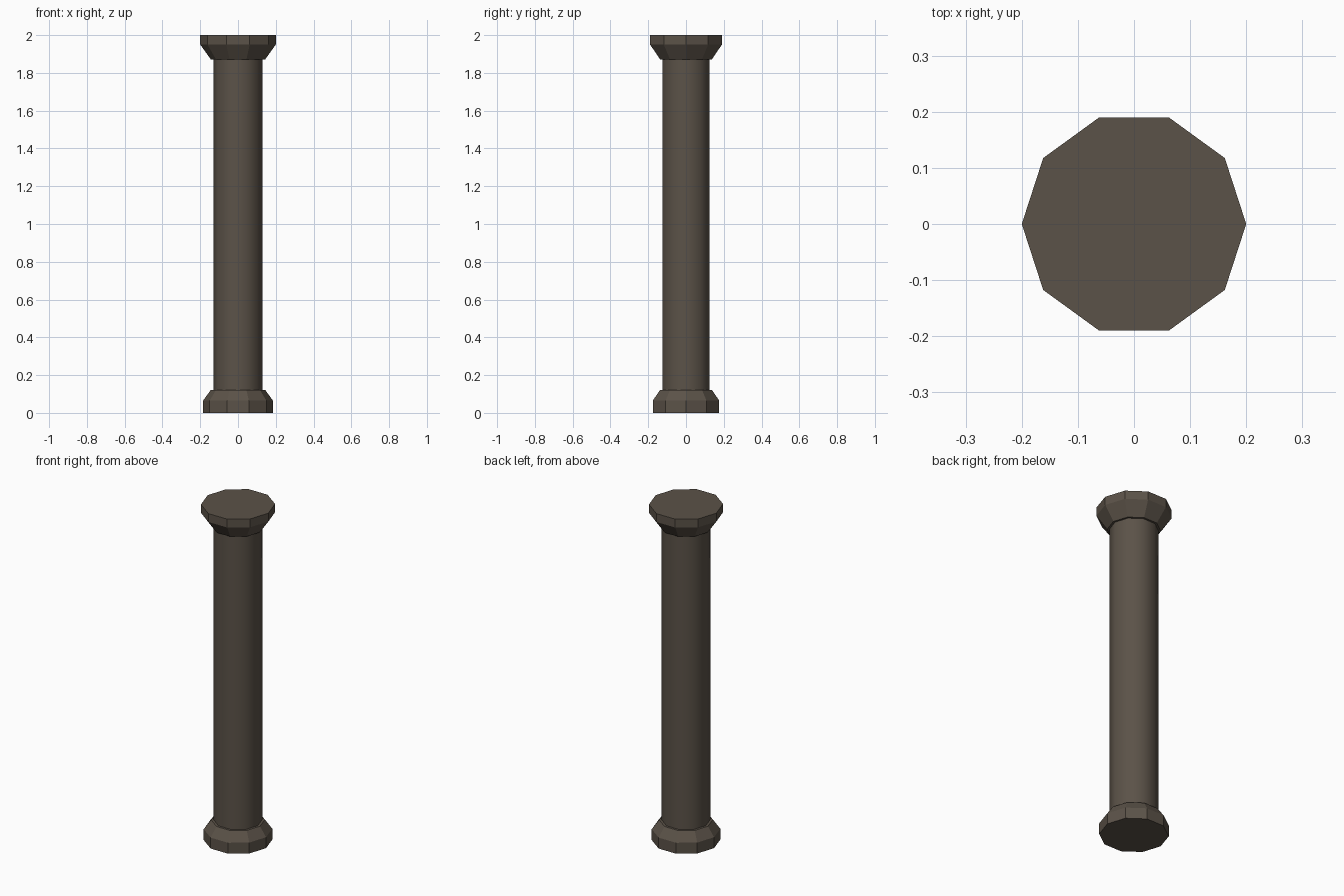
import bpy, bmesh, math

if "Cube" in bpy.data.objects:
    bpy.data.objects.remove(bpy.data.objects["Cube"])

SIDES = 10

stone = bpy.data.materials.new("dark brown stone")
stone.diffuse_color = (0.105, 0.085, 0.065, 1)
stone.use_nodes = True
stone.node_tree.nodes["Principled BSDF"].inputs["Base Color"].default_value = stone.diffuse_color


def turned(name, profile, smooth=False):
    """Ten-sided solid from (radius, z) rings, bottom to top, capped at both ends."""
    bm = bmesh.new()
    rings = []
    for r, z in profile:
        angles = [2 * math.pi * i / SIDES for i in range(SIDES)]
        rings.append([bm.verts.new((r * math.cos(a), r * math.sin(a), z)) for a in angles])
    for low, high in zip(rings, rings[1:]):
        for i in range(SIDES):
            j = (i + 1) % SIDES
            f = bm.faces.new((low[i], low[j], high[j], high[i]))
            f.smooth = smooth
    bm.faces.new(rings[0][::-1])
    bm.faces.new(rings[-1])
    mesh = bpy.data.meshes.new(name)
    bm.to_mesh(mesh)
    bm.free()
    mesh.materials.append(stone)
    obj = bpy.data.objects.new(name, mesh)
    bpy.context.collection.objects.link(obj)
    return obj


# Foot: straight plinth with a chamfered shoulder
turned("base", [(0.185, 0), (0.185, 0.065), (0.145, 0.12)])
# Smooth-shaded shaft, ends buried in foot and capital
turned("shaft", [(0.131, 0.10), (0.131, 1.89)], smooth=True)
# Capital: flared underside with a straight rim
turned("capital", [(0.143, 1.87), (0.2, 1.95), (0.2, 2.0)])
